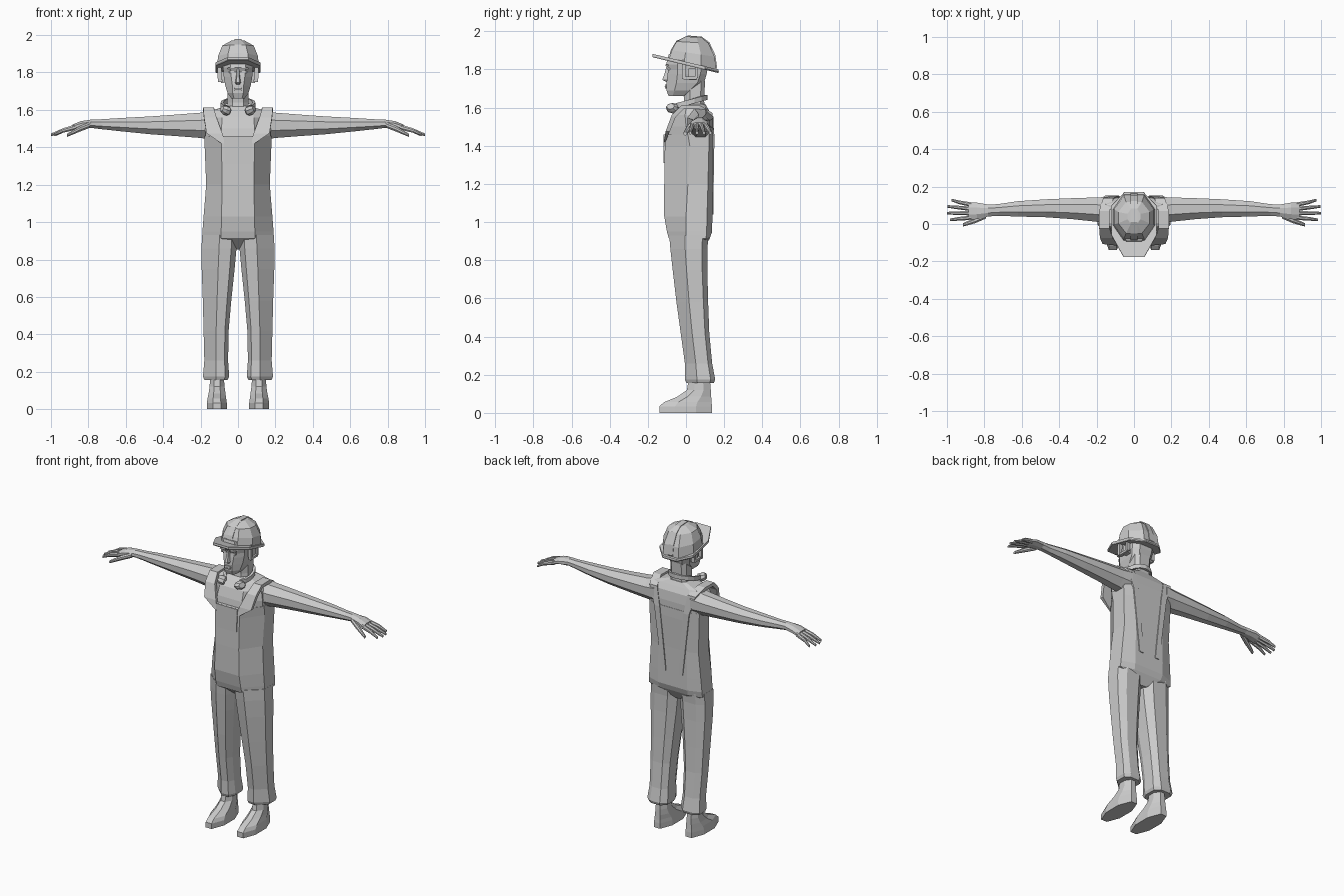
import bpy, bmesh, math
from mathutils import Vector

grey = bpy.data.materials.new("plain grey")
grey.diffuse_color = (0.6, 0.6, 0.6, 1)


def loft(name, rings, mirror=False, closed=False):
    """Skin a list of equal rings; cap the ends unless the loft is closed."""
    bm = bmesh.new()
    vs = [[bm.verts.new(p) for p in r] for r in rings]
    n = len(rings[0])
    pairs = list(zip(vs, vs[1:])) + ([(vs[-1], vs[0])] if closed else [])
    for a, b in pairs:
        for i in range(n):
            j = (i + 1) % n
            bm.faces.new((a[i], a[j], b[j], b[i]))
    if not closed:
        bm.faces.new(vs[0][::-1])
        bm.faces.new(vs[-1])
    bmesh.ops.recalc_face_normals(bm, faces=bm.faces)
    me = bpy.data.meshes.new(name)
    bm.to_mesh(me)
    bm.free()
    me.materials.append(grey)
    ob = bpy.data.objects.new(name, me)
    bpy.context.collection.objects.link(ob)
    if mirror:
        ob.modifiers.new("mirror", 'MIRROR').use_clip = False
    return ob


def body_ring(z, fw, sw, yf, ysf, ysb, yb, bw):
    """Symmetric octagon: front, side and back widths with four depths."""
    return [(-fw, yf, z), (fw, yf, z), (sw, ysf, z), (sw, ysb, z),
            (bw, yb, z), (-bw, yb, z), (-sw, ysb, z), (-sw, ysf, z)]


OCT = [(0, .3), (.3, 0), (.7, 0), (1, .3), (1, .7), (.7, 1), (.3, 1), (0, .7)]
LEG = [(0, .3), (.15, .03), (.5, 0), (1, .4), (1, .85), (.75, 1), (.25, 1), (0, .8)]


def box_ring(shape, x0, x1, y0, y1, z):
    return [(x0 + (x1 - x0) * u, y0 + (y1 - y0) * v, z) for u, v in shape]


def x_ring(x, y0, y1, z0, z1, shape=OCT):
    return [(x, y0 + (y1 - y0) * u, z0 + (z1 - z0) * v) for u, v in shape]


def block(name, c, s, taper=1.0, mirror=False):
    """Box centred on c, its top scaled by taper."""
    rings = []
    for k, t in ((-1, 1), (1, taper)):
        rings.append([(c[0] + a * t * s[0] / 2, c[1] + b * t * s[1] / 2, c[2] + k * s[2] / 2)
                      for a, b in ((-1, -1), (1, -1), (1, 1), (-1, 1))])
    return loft(name, rings, mirror)


# overalls and shirt body
loft("overalls_body", [body_ring(*r) for r in (
    (.855, .012, .03, -.02, .0, .08, .09, .012),
    (.915, .09, .192, -.09, .0, .105, .125, .10),
    (.95, .09, .19, -.10, .0, .108, .137, .105),
    (1.03, .088, .184, -.114, .0, .11, .138, .105),
    (1.20, .085, .170, -.114, .01, .115, .139, .10),
    (1.40, .088, .178, -.111, .02, .12, .144, .11),
    (1.46, .088, .180, -.108, .01, .12, .144, .12))])
loft("shirt_shoulders", [body_ring(*r) for r in (
    (1.43, .088, .172, -.098, .01, .12, .142, .12),
    (1.50, .088, .176, -.086, .0, .125, .142, .12),
    (1.56, .085, .172, -.065, -.005, .12, .135, .12),
    (1.595, .075, .150, -.035, .0, .105, .115, .10),
    (1.62, .045, .06, -.01, .02, .085, .10, .045))])
block("bib_pocket", (0, -.113, 1.385), (.14, .008, .15), 1.1)

# shoulder straps: path rows of (inner x, outer x, y, z, thickness direction)
strap = []
for xi, xo, y, z, dy, dz in ((.07, .088, -.108, 1.42, -.008, 0), (.084, .168, -.085, 1.475, -.022, 0),
                             (.115, .182, -.055, 1.55, -.02, .01), (.13, .186, -.012, 1.592, -.012, .02),
                             (.13, .186, .07, 1.592, 0, .022), (.11, .165, .125, 1.56, .014, .012),
                             (.085, .125, .141, 1.45, .008, 0), (.045, .075, .136, 1.04, .007, 0)):
    strap.append([(xi, y, z), (xo, y, z), (xo, y + dy, z + dz), (xi, y + dy, z + dz)])
loft("shoulder_strap", strap, True)

# trouser legs, hems and shoes
loft("trouser_leg", [box_ring(LEG, *r) for r in (
    (.004, .192, -.088, .118, .93), (.008, .195, -.082, .112, .86), (.018, .194, -.07, .112, .75),
    (.036, .188, -.05, .116, .58), (.05, .184, -.028, .122, .42), (.053, .18, -.006, .137, .26),
    (.047, .187, -.006, .153, .175), (.055, .18, .002, .146, .157))], True)
loft("shoe", [box_ring(OCT, *r) for r in (
    (.06, .166, -.14, .136, 0), (.06, .166, -.14, .136, .034), (.063, .163, -.115, .134, .056),
    (.067, .157, -.045, .132, .085), (.072, .152, .005, .13, .12), (.076, .148, .015, .125, .18))], True)

# arms and hands
loft("arm", [x_ring(*r) for r in (
    (.13, .0, .145, 1.44, 1.60), (.20, .012, .142, 1.45, 1.585), (.33, .026, .138, 1.46, 1.575),
    (.47, .036, .132, 1.47, 1.565), (.62, .04, .122, 1.485, 1.557), (.73, .044, .106, 1.497, 1.55),
    (.78, .04, .104, 1.503, 1.549), (.84, .026, .114, 1.50, 1.54), (.885, .022, .116, 1.49, 1.522))], True)
for i, (yb, yt, xt) in enumerate(((.104, .128, .975), (.081, .094, .997), (.058, .058, 1.0), (.034, .022, .985))):
    ym = (yb + yt) / 2
    loft("finger_%d" % (i + 1), [x_ring(.87, yb - .012, yb + .012, 1.493, 1.522),
                               x_ring(.935, ym - .010, ym + .010, 1.478, 1.502),
                               x_ring(xt, yt - .007, yt + .007, 1.460, 1.474)], True)
loft("thumb", [x_ring(.79, .03, .06, 1.505, 1.535), x_ring(.85, .004, .034, 1.482, 1.512),
               x_ring(.915, -.014, .004, 1.455, 1.472)], True)

# neck and head
loft("neck", [body_ring(*r) for r in (
    (1.56, .03, .062, -.02, .02, .08, .10, .035), (1.64, .03, .056, -.01, .02, .075, .095, .035),
    (1.74, .03, .058, -.02, .02, .08, .10, .035))])
loft("head", [body_ring(*r) for r in (
    (1.662, .022, .036, -.092, -.07, -.01, .0, .025),
    (1.69, .028, .056, -.102, -.06, .02, .04, .035),
    (1.73, .03, .068, -.102, -.05, .06, .095, .04),
    (1.775, .036, .076, -.097, -.045, .075, .108, .045),
    (1.802, .038, .078, -.092, -.045, .08, .112, .045),
    (1.826, .04, .08, -.104, -.045, .08, .113, .045),
    (1.88, .04, .08, -.09, -.04, .08, .112, .045))])
loft("nose", [[(-w, -.085, z), (-w * .5, y, z), (w * .5, y, z), (w, -.085, z)]
              for w, y, z in ((.015, -.105, 1.735), (.019, -.124, 1.746), (.012, -.112, 1.78), (.009, -.102, 1.82))])
block("upper_lip", (0, -.102, 1.716), (.044, .02, .009), .8)
block("lower_lip", (0, -.1, 1.705), (.036, .02, .009), 1.1)
block("eye", (.034, -.09, 1.802), (.03, .014, .01), .9, True)
block("eyebrow", (.036, -.1, 1.822), (.04, .016, .008), .9, True)
block("ear", (.082, .035, 1.775), (.02, .04, .06), 1.1, True)

# harness plates beside the ears
block("harness_front", (.098, -.012, 1.80), (.02, .016, .10), 1.15, True)
block("harness_back", (.094, .055, 1.80), (.02, .014, .09), 1.15, True)
block("harness_bottom", (.094, .022, 1.755), (.02, .07, .014), 1.0, True)


# hard hat: tilted brim, faceted dome and centre ridge
def hat_ring(hw, yf, yb, z, tilt):
    pts = body_ring(z, hw * .5, hw, yf, yf + (yb - yf) * .32, yf + (yb - yf) * .68, yb, hw * .5)
    return [(x, y, h - tilt * (y - .03)) for x, y, h in pts]


loft("hat_dome", [hat_ring(*r) for r in (
    (.112, -.09, .16, 1.825, .24), (.106, -.074, .15, 1.885, .15),
    (.084, -.05, .118, 1.942, .06), (.034, .0, .08, 1.971, .05))])
brim = body_ring(0, .056, .121, -.177, -.045, .10, .172, .05)
brim[2], brim[7] = (.121, -.06, 0), (-.121, -.06, 0)
loft("hat_brim", [[(x * s, y * s, h - .235 * y) for x, y, _ in brim]
                  for s, h in ((.98, 1.822), (1, 1.828), (.99, 1.84))])
ridge = [(-.092, 1.86), (-.078, 1.905), (-.05, 1.95), (.01, 1.978),
         (.082, 1.972), (.122, 1.943), (.154, 1.875), (.163, 1.81)]
loft("hat_ridge", [[(-.018, y, z), (.018, y, z), (.014, .03 + (y - .03) * .9, z - .02),
                    (-.014, .03 + (y - .03) * .9, z - .02)] for y, z in ridge])

# ear defenders resting round the neck
band = []
for k in range(13):
    a = math.radians(-55 + 290 * k / 12)
    c, s = math.cos(a), math.sin(a)
    z = 1.628 + .026 * s
    band.append([(r * c * .95, .015 + r * s, z + h)
                 for r, h in ((.082, -.013), (.098, -.013), (.098, .013), (.082, .013))])
loft("neck_band", band)
axis = Vector((.8, -.35, .35)).normalized()
u = axis.cross(Vector((0, 0, 1))).normalized()
v = axis.cross(u)
cup = []
for d, r in ((-.024, .022), (-.014, .034), (.008, .034), (.024, .022)):
    o = Vector((.066, -.072, 1.598)) + axis * d
    cup.append([tuple(o + (u * math.cos(t * math.pi / 4) + v * math.sin(t * math.pi / 4) * .75) * r)
                for t in range(8)])
loft("ear_cup", cup, True)
